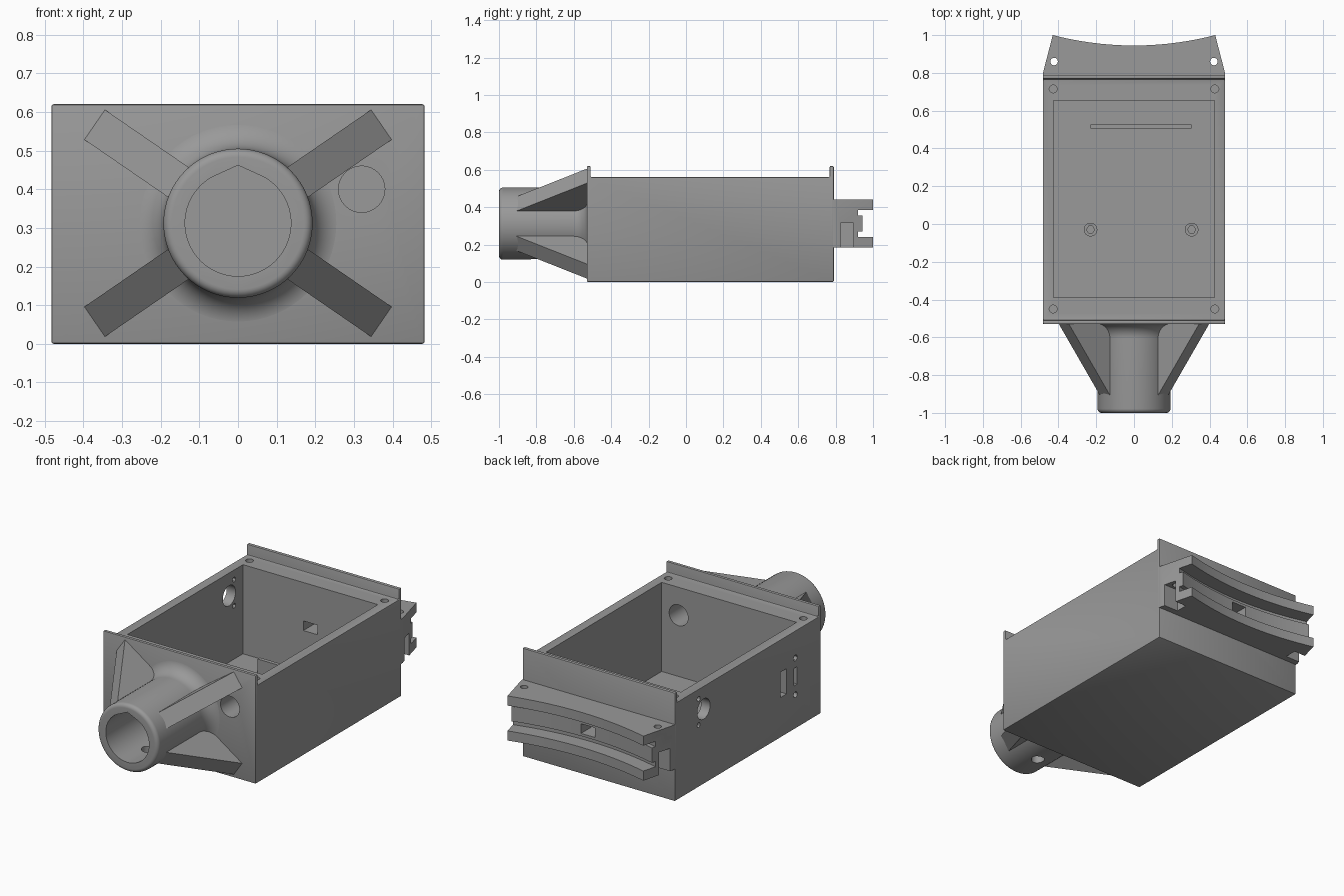
import bpy, bmesh, math
from mathutils import Vector

if "Cube" in bpy.data.objects:
    bpy.data.objects.remove(bpy.data.objects["Cube"])

grey = bpy.data.materials.new("plain_grey")
grey.diffuse_color = (0.32, 0.32, 0.32, 1)
grey.use_nodes = True
grey.node_tree.nodes["Principled BSDF"].inputs["Base Color"].default_value = grey.diffuse_color


def to_object(name, bm):
    bmesh.ops.recalc_face_normals(bm, faces=bm.faces)
    me = bpy.data.meshes.new(name)
    bm.to_mesh(me)
    bm.free()
    me.materials.append(grey)
    ob = bpy.data.objects.new(name, me)
    bpy.context.collection.objects.link(ob)
    return ob


def prism(name, pts, axis, a, b):
    """Extrude a 2D outline along an axis; the two other axes keep x, y, z order."""
    place = {"x": lambda u, v, t: (t, u, v),
             "y": lambda u, v, t: (u, t, v),
             "z": lambda u, v, t: (u, v, t)}[axis]
    bm = bmesh.new()
    lo = [bm.verts.new(place(u, v, a)) for u, v in pts]
    hi = [bm.verts.new(place(u, v, b)) for u, v in pts]
    bm.faces.new(lo)
    bm.faces.new(hi)
    for i in range(len(pts)):
        j = (i + 1) % len(pts)
        bm.faces.new((lo[i], lo[j], hi[j], hi[i]))
    return to_object(name, bm)


def rect(u0, u1, v0, v1):
    return [(u0, v0), (u1, v0), (u1, v1), (u0, v1)]


def circle(u, v, r, n=32):
    return [(u + r * math.cos(math.tau * i / n), v + r * math.sin(math.tau * i / n)) for i in range(n)]


def apply_mods(ob):
    dg = bpy.context.evaluated_depsgraph_get()
    me = bpy.data.meshes.new_from_object(ob.evaluated_get(dg))
    ob.modifiers.clear()
    ob.data = me


def cut(ob, pts, axis, a, b):
    tool = prism("cutter", pts, axis, a, b)
    tool.hide_render = True
    mod = ob.modifiers.new("cut", "BOOLEAN")
    mod.operation, mod.solver, mod.object = "DIFFERENCE", "EXACT", tool
    apply_mods(ob)
    bpy.data.objects.remove(tool)


def bevel(ob, width, segments=2):
    mod = ob.modifiers.new("bevel", "BEVEL")
    mod.width, mod.segments = width, segments
    mod.limit_method, mod.angle_limit = "ANGLE", math.radians(40)
    apply_mods(ob)


# Housing: side profile with raised lips at both ends
housing = prism("housing", [(-0.53, 0), (0.79, 0), (0.79, 0.62), (0.768, 0.62), (0.768, 0.56),
                            (-0.51, 0.56), (-0.51, 0.62), (-0.53, 0.62)], "x", -0.483, 0.483)
bevel(housing, 0.006)
cut(housing, rect(-0.427, 0.427, -0.39, 0.655), "z", 0.05, 0.8)       # cavity
for x in (-0.428, 0.428):                                             # lid screw holes
    for y in (-0.45, 0.715):
        cut(housing, circle(x, y, 0.021, 16), "z", 0.3, 0.8)
cut(housing, circle(0.32, 0.40, 0.06), "y", -0.7, -0.3)               # front cable hole
cut(housing, rect(-0.045, 0.045, 0.285, 0.34), "y", 0.6, 0.9)         # rear cable hole
left_openings = [circle(0.53, 0.43, 0.058), circle(0.575, 0.505, 0.014, 12), circle(0.575, 0.355, 0.014, 12),
                 rect(-0.22, -0.165, 0.23, 0.375), rect(-0.315, -0.285, 0.25, 0.35),
                 circle(-0.30, 0.405, 0.017, 12), circle(-0.30, 0.195, 0.017, 12)]
for outline in left_openings:
    cut(housing, outline, "x", -0.6, -0.35)

# Inner divider and hollow mounting posts
prism("divider", rect(-0.23, 0.305, 0.505, 0.527), "z", 0.04, 0.13)
for x in (-0.23, 0.305):
    post = prism("mounting_post", circle(x, -0.03, 0.036, 24), "z", 0.04, 0.09)
    cut(post, circle(x, -0.03, 0.021, 6), "z", 0.055, 0.2)

# Handle tube: revolved profile with rounded rim and flared root
CZ, R, F, E = 0.312, 0.193, 0.078, 0.022
profile = [(0, -1)]
for i in range(7):
    a = math.pi / 2 * i / 6
    profile.append((R - E + E * math.sin(a), -1 + E - E * math.cos(a)))
for i in range(11):
    a = math.pi / 2 * i / 10
    profile.append((R + F - F * math.cos(a), -0.528 - F + F * math.sin(a)))
profile.append((0, -0.528))
N = 64
bm = bmesh.new()
rings = []
for r, y in profile[1:-1]:
    rings.append([bm.verts.new((u, y, v)) for u, v in circle(0, CZ, r, N)])
for p, q in zip(rings, rings[1:]):
    for i in range(N):
        j = (i + 1) % N
        bm.faces.new((p[i], p[j], q[j], q[i]))
bm.faces.new(rings[0])
bm.faces.new(rings[-1])
tube = to_object("handle_tube", bm)
bore = [(0, 0.462)]                                                   # teardrop bore
for i in range(49):
    a = math.radians(120 + 300 * i / 48)
    bore.append((0.137 * math.cos(a), CZ + 0.137 * math.sin(a)))
cut(tube, bore, "y", -1.2, -0.54)
cut(tube, circle(0, -0.81, 0.036, 24), "z", 0, 0.3)                   # pin hole underneath

# Four diagonal ribs
slope = math.radians(34.5)
for sx in (-1, 1):
    for sz in (-1, 1):
        out = Vector((sx * math.cos(slope), 0, sz * math.sin(slope)))
        side = Vector((-out.z, 0, out.x)) * 0.047
        bm = bmesh.new()
        sides = []
        for s in (-1, 1):
            sides.append([bm.verts.new(Vector((0, y, CZ)) + out * r + side * s)
                          for r, y in [(0.155, -0.905), (0.188, -0.905), (0.45, -0.53),
                                       (0.45, -0.52), (0.155, -0.52)]])
        bm.faces.new(sides[0])
        bm.faces.new(sides[1])
        for i in range(5):
            j = (i + 1) % 5
            bm.faces.new((sides[0][i], sides[0][j], sides[1][j], sides[1][i]))
        to_object("rib", bm)


# Rear bracket: curved block with a stepped channel
def arc(half, offset, n=24):
    xs = [half - 2 * half * i / n for i in range(n + 1)]
    return [(x, 0.945 + 0.055 * (x / 0.43) ** 2 - offset) for x in xs]


bracket = prism("rear_bracket", [(-0.482, 0.785), (0.482, 0.785), (0.482, 0.80)] + arc(0.43, 0)
                + [(-0.482, 0.80)], "z", 0.185, 0.44)
for z0, z1, offset in [(0.24, 0.385, 0.06), (0.24, 0.27, 0.085), (0.355, 0.385, 0.085)]:
    cut(bracket, [(-0.52, 1.2), (0.52, 1.2)] + arc(0.52, offset), "z", z0, z1)
cut(bracket, rect(-0.045, 0.045, 0.285, 0.34), "y", 0.7, 1.1)
for s in (-1, 1):
    cut(bracket, circle(s * 0.423, 0.86, 0.02, 16), "z", 0.1, 0.6)    # screw hole
    cut(bracket, rect(*sorted((s * 0.385, s * 0.6)), 0.825, 0.895), "z", 0.1, 0.315)  # nut pocket

# Smooth round surfaces, keep edges sharp
for ob in bpy.context.scene.objects:
    ob.select_set(True)
bpy.context.view_layer.objects.active = housing
bpy.ops.object.shade_smooth_by_angle(angle=math.radians(30))
